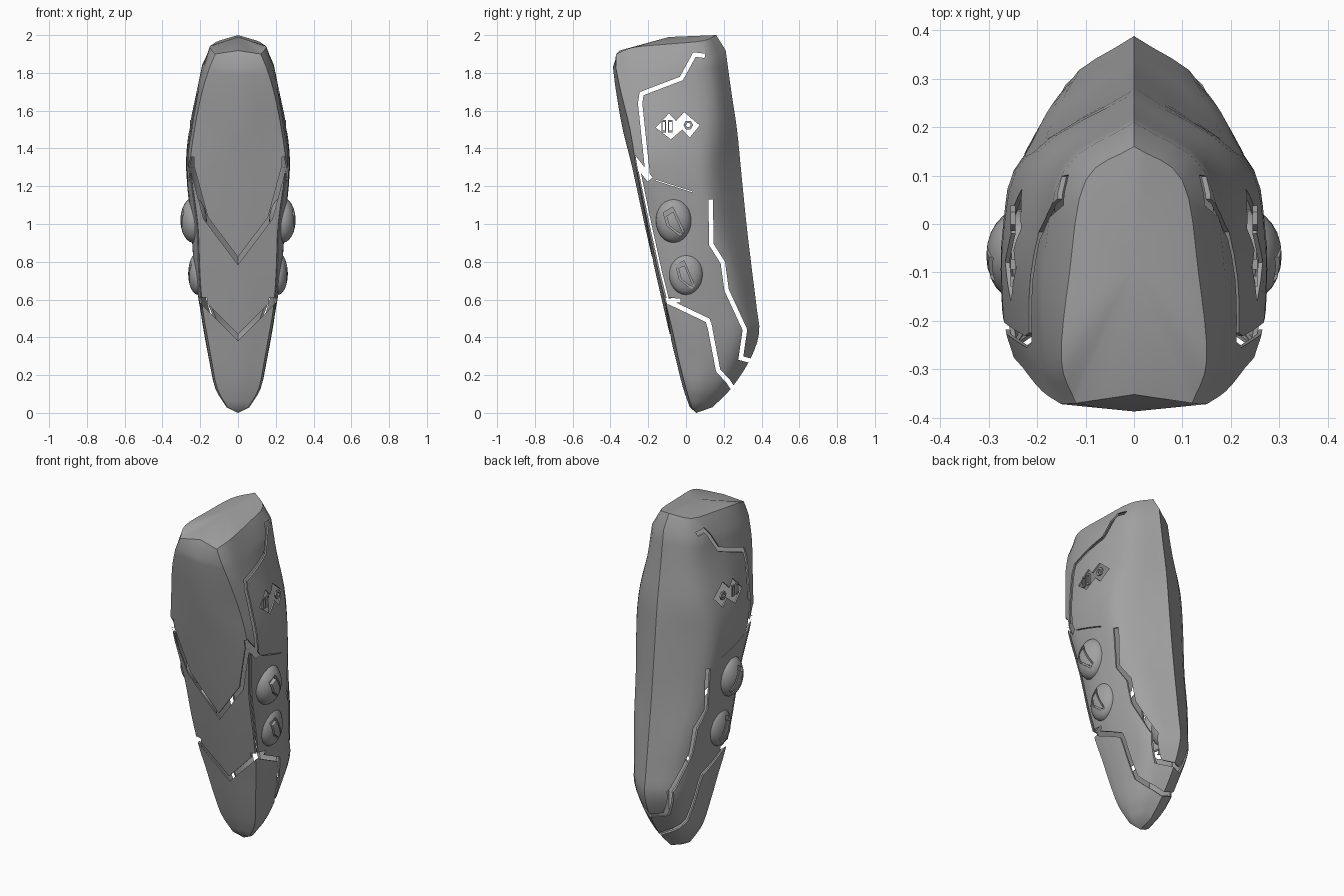
import bpy, bmesh, math
from mathutils import Vector

if "Cube" in bpy.data.objects:
    bpy.data.objects.remove(bpy.data.objects["Cube"])

grey = bpy.data.materials.new("mid_grey")
grey.diffuse_color = (0.36, 0.36, 0.36, 1)
grey.use_nodes = True
grey.node_tree.nodes["Principled BSDF"].inputs["Base Color"].default_value = grey.diffuse_color


def make(name, bm, mat=True):
    bmesh.ops.recalc_face_normals(bm, faces=bm.faces[:])
    me = bpy.data.meshes.new(name)
    bm.to_mesh(me)
    bm.free()
    ob = bpy.data.objects.new(name, me)
    bpy.context.collection.objects.link(ob)
    if mat:
        me.materials.append(grey)
    return ob


def spline(pts, n):
    """Smooth curve through the points, n steps per span."""
    out = []
    for i in range(len(pts) - 1):
        p1, p2 = pts[i], pts[i + 1]
        p0 = pts[i - 1] if i else p1 * 2 - p2
        p3 = pts[i + 2] if i + 2 < len(pts) else p2 * 2 - p1
        for k in range(n):
            t = k / n
            out.append(0.5 * (2 * p1 + (p2 - p0) * t + (2 * p0 - 5 * p1 + 4 * p2 - p3) * t * t
                              + (3 * p1 - p0 - 3 * p2 + p3) * t ** 3))
    return out + [pts[-1]]


def prism(name, quads, lo, hi, axis):
    """Solid from flat polygons pushed from lo to hi along x or y."""
    bm = bmesh.new()
    place = (lambda a, b, d: (d, a, b)) if axis == "x" else (lambda a, b, d: (a, d, b))
    for q in quads:
        bm.faces.new([bm.verts.new(place(a, b, lo)) for a, b in q])
    bmesh.ops.remove_doubles(bm, verts=bm.verts[:], dist=1e-5)
    ext = bmesh.ops.extrude_face_region(bm, geom=bm.faces[:], use_keep_orig=True)
    vs = [g for g in ext["geom"] if isinstance(g, bmesh.types.BMVert)]
    bmesh.ops.translate(bm, verts=vs, vec=Vector(place(0, 0, hi - lo)))
    return make(name, bm, False)


def strip(pts, width):
    """Mitred band of quads along a polyline."""
    pts = [Vector(p) for p in pts]
    left, right = [], []
    for i, p in enumerate(pts):
        d0 = (p - pts[i - 1]).normalized() if i else (pts[1] - p).normalized()
        d1 = (pts[i + 1] - p).normalized() if i + 1 < len(pts) else d0
        n0, n1 = Vector((-d0.y, d0.x)), Vector((-d1.y, d1.x))
        m = (n0 + n1).normalized()
        m *= width / 2 / max(0.5, m.dot(n0))
        left.append(tuple(p + m))
        right.append(tuple(p - m))
    return [(left[i], left[i + 1], right[i + 1], right[i]) for i in range(len(pts) - 1)]


def activate(ob):
    bpy.ops.object.select_all(action="DESELECT")
    ob.select_set(True)
    bpy.context.view_layer.objects.active = ob


def area(ob):
    return sum(f.area for f in ob.data.polygons)


def cut(ob, cutter):
    """Boolean cut; a bad result is undone and retried with a tiny shift or another solver."""
    activate(ob)
    before = area(ob)
    for solver, shift in (("EXACT", 0), ("EXACT", .0007), ("MANIFOLD", 0), ("EXACT", -.0013), ("MANIFOLD", .0011)):
        backup = ob.data.copy()
        cutter.location = (shift, shift * .6, shift * .8)
        m = ob.modifiers.new("cut", "BOOLEAN")
        m.operation, m.solver, m.object = "DIFFERENCE", solver, cutter
        bpy.ops.object.modifier_apply(modifier=m.name)
        if .88 < area(ob) / before < 1.15 and abs(area(ob) - before) > 1e-7:
            break
        ob.data = backup
    bpy.data.objects.remove(cutter)


def cut_sides(ob, quads, xmin):
    if xmin == 0:
        cut(ob, prism("cutter", quads, -1, 1, "x"))
    else:
        cut(ob, prism("cutter", quads, xmin, 1, "x"))
        cut(ob, prism("cutter", quads, -1, -xmin, "x"))


def smooth(ob, deg=30):
    activate(ob)
    bpy.ops.object.shade_smooth_by_angle(angle=math.radians(deg))


# Shell sections: z, front y, then (x, y) of edge, side, flank, shoulder, then ridge y
rows = [
    (1.83, -.387, .15, -.372, .18, -.28, .187, -.1, .145, .11, .21),
    (1.70, -.37, .19, -.345, .212, -.24, .215, -.05, .155, .14, .24),
    (1.50, -.335, .23, -.296, .252, -.2, .255, -.03, .198, .15, .27),
    (1.30, -.285, .25, -.263, .272, -.18, .27, .0, .225, .14, .29),
    (1.00, -.22, .212, -.203, .243, -.1, .247, .03, .21, .17, .32),
    (0.75, -.163, .202, -.148, .227, -.06, .227, .06, .18, .23, .35),
    (0.55, -.117, .187, -.1, .197, -.02, .197, .1, .152, .27, .375),
    (0.42, -.087, .165, -.068, .177, .0, .175, .12, .135, .29, .387),
    (0.28, -.053, .14, -.038, .15, .02, .15, .12, .11, .25, .338),
    (0.13, -.015, .11, .0, .12, .04, .115, .1, .08, .18, .24),
    (0.03, .02, .055, .03, .06, .05, .055, .07, .04, .1, .14),
]
rings = []
for i, r in enumerate(rows):
    lift = (0, 0, 0, .02, .05, .09) if i == 0 else (0,) * 6
    xy = [(0, r[1])] + [(r[k], r[k + 1]) for k in (2, 4, 6, 8)] + [(0, r[10])]
    rings.append([Vector((x, y, r[0] + l)) for (x, y), l in zip(xy, lift)])
columns = [spline([ring[c] for ring in rings], 3) for c in range(6)]
rings = [list(ring) for ring in zip(*columns)]
# Bevelled rim of the crown
rings.insert(0, [Vector(p) for p in ((0, -.352, 1.918), (.12, -.37, 1.9), (.15, -.28, 1.935),
                                     (.133, -.1, 1.952), (.1, .09, 1.97), (0, .16, 2))])

bm = bmesh.new()
loops = []
for ring in rings:
    half = [ring[0], (ring[0] + ring[1]) / 2] + spline(ring[1:6], 4)
    full = half + [Vector((-p.x, p.y, p.z)) for p in reversed(half[1:-1])]
    loops.append([bm.verts.new(p) for p in full])
n = len(loops[0])
for a, b in zip(loops, loops[1:]):
    for k in range(n):
        bm.faces.new((a[k], a[(k + 1) % n], b[(k + 1) % n], b[k]))
for loop, tip in ((loops[0], (0, -.09, 1.99)), (loops[-1], (0, .055, 0))):
    t = bm.verts.new(tip)
    for k in range(n):
        bm.faces.new((loop[k], loop[(k + 1) % n], t))
shell = make("shell", bm)
activate(shell)
sol = shell.modifiers.new("wall", "SOLIDIFY")
sol.thickness, sol.offset = 0.009, -1
bpy.ops.object.modifier_apply(modifier="wall")

# Panel gaps on the two sides
side_gaps = [
    ([(.10, 1.89), (.045, 1.897), (-.025, 1.77), (-.235, 1.69), (-.243, 1.64), (-.20, 1.235)], .023, .1),
    ([(-.28, 1.35), (-.19, 1.235)], .034, .232),
    ([(-.25, 1.3), (-.188, 1.0), (-.133, .75), (-.09, .58)], .01, .17),
    ([(-.12, .602), (.115, .49), (.13, .44)], .025, .163),
    ([(.122, .475), (.17, .225), (.225, .165), (.26, .11)], .024, 0),
    ([(.13, 1.13), (.135, .89), (.195, .795), (.215, .65), (.312, .44), (.29, .29), (.42, .255)], .024, 0),
    ([(-.16, 1.232), (.035, 1.17)], .005, .2),
]
for pts, w, xmin in side_gaps:
    cut_sides(shell, strip(pts, w), xmin)

# Chevron gaps on the front
for pts in ([(-.243, 1.3), (-.17, 1.03), (0, .805), (.17, 1.03), (.243, 1.3)],
            [(-.205, .605), (0, .40), (.205, .605)]):
    cut(shell, prism("cutter", strip(pts, .024), -1, -.03, "y"))

# Double-diamond window
diamond = [(-.16, 1.51), (-.09, 1.586), (-.053, 1.545), (-.01, 1.592), (.072, 1.522),
           (.02, 1.458), (-.02, 1.5), (-.08, 1.448)]
cut_sides(shell, [diamond], .2)
smooth(shell, 32)


def outline(pts, w):
    """Closed band between a loop and its shrunken copy."""
    c = sum((Vector(p) for p in pts), Vector((0, 0))) / len(pts)
    inner = [tuple(c + (Vector(p) - c) * w) for p in pts]
    m = len(pts)
    return [(pts[k], pts[(k + 1) % m], inner[(k + 1) % m], inner[k]) for k in range(m)]


hexagon = [(.012 + .026 * math.cos(k * math.pi / 3), 1.524 + .026 * math.sin(k * math.pi / 3)) for k in range(6)]
bars = [[(y - .011, 1.485), (y + .011, 1.485), (y + .011, 1.55), (y - .011, 1.55)] for y in (-.118, -.083)]

# Domed knobs with a wedge-shaped recess, and window fittings, on both sides
knobs = [("upper_knob", -.065, 1.02, .095, .12, .235, .07,
          [(-.12, 1.06), (-.07, 1.09), (.01, .92), (-.03, .935), (-.10, .99)]),
         ("lower_knob", .0, .737, .09, .112, .212, .052,
          [(-.055, .785), (-.01, .805), (.06, .64), (.03, .655), (-.035, .705)])]
for side, s in (("right", 1), ("left", -1)):
    for name, y, z, ry, rz, x, dx, wedge in knobs:
        bm = bmesh.new()
        bmesh.ops.create_uvsphere(bm, u_segments=24, v_segments=12, radius=1)
        for v in bm.verts:
            v.co = Vector((s * (x + dx * v.co.z), y + ry * v.co.x, z + rz * v.co.y))
        knob = make(f"{name}_{side}", bm)
        lo, hi = sorted((s * (x + dx * .6), s))
        cut(knob, prism("cutter", outline(wedge, .72), lo, hi, "x"))
        smooth(knob)
    lo, hi = sorted((s * .245, s * .255))
    for k, shape in enumerate(bars):
        prism(f"window_bar_{k + 1}_{side}", outline(shape, .7), lo, hi, "x").data.materials.append(grey)
    prism(f"window_hex_{side}", outline(hexagon, .5), lo, hi, "x").data.materials.append(grey)
